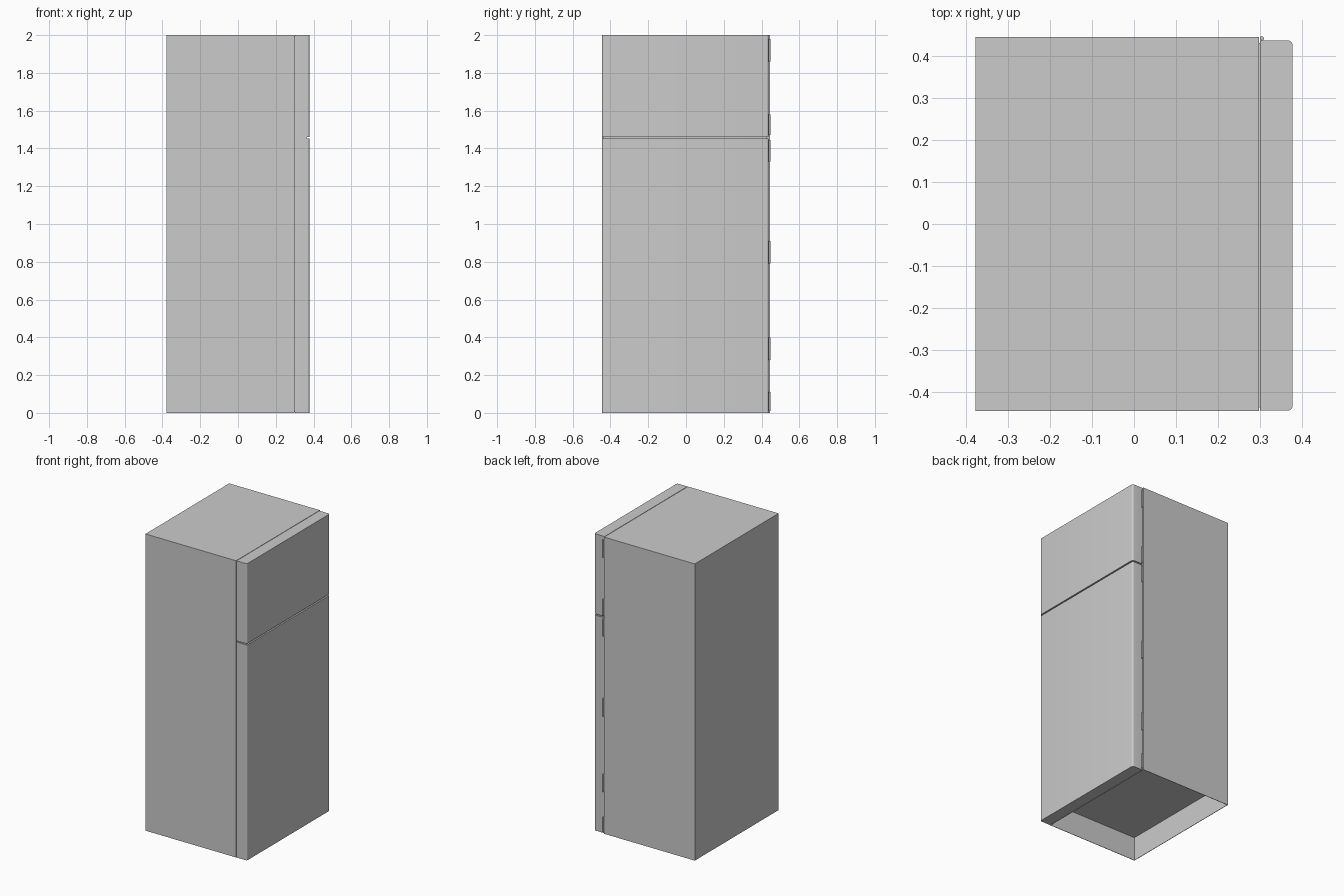
import bpy, bmesh, math

if "Cube" in bpy.data.objects:
    bpy.data.objects.remove(bpy.data.objects["Cube"])


def finish(name, bm, smooth=False):
    bmesh.ops.recalc_face_normals(bm, faces=bm.faces)
    mesh = bpy.data.meshes.new(name)
    bm.to_mesh(mesh)
    bm.free()
    ob = bpy.data.objects.new(name, mesh)
    bpy.context.collection.objects.link(ob)
    if smooth:
        bpy.ops.object.select_all(action='DESELECT')
        ob.select_set(True)
        bpy.context.view_layer.objects.active = ob
        bpy.ops.object.shade_smooth_by_angle(angle=math.radians(40))
    return ob


def prism(name, profile, z0, z1, smooth=False):
    """Extrude an xy outline from z0 to z1."""
    bm = bmesh.new()
    low = [bm.verts.new((x, y, z0)) for x, y in profile]
    high = [bm.verts.new((x, y, z1)) for x, y in profile]
    bm.faces.new(low)
    bm.faces.new(high)
    for i in range(len(low)):
        j = (i + 1) % len(low)
        bm.faces.new((low[i], low[j], high[j], high[i]))
    return finish(name, bm, smooth)


def rect(x0, x1, y0, y1):
    return [(x0, y0), (x1, y0), (x1, y1), (x0, y1)]


X0, X1, Y, FLOOR = -0.378, 0.298, 0.446, 0.16

# Cabinet: one block whose underside is hollowed up to the raised floor
bm = bmesh.new()
outer = rect(X0, X1, -Y, Y)
t = 0.003
inner = rect(X0 + t, X1 - t, -Y + t, Y - t)
rings = [[bm.verts.new((x, y, z)) for x, y in pts]
         for pts, z in ((outer, 2), (outer, 0), (inner, 0), (inner, FLOOR))]
for a, b in zip(rings, rings[1:]):
    for i in range(4):
        j = (i + 1) % 4
        bm.faces.new((a[i], a[j], b[j], b[i]))
bm.faces.new(rings[0])
bm.faces.new(rings[-1])
finish("cabinet", bm)

# Door outline with rounded front corners
DX0, DX1, DY0, DY1, R = 0.301, 0.378, -0.445, 0.438, 0.011
door = [(DX0, DY1), (DX0, DY0)]
for cy, start in ((DY0 + R, -90), (DY1 - R, 0)):
    for k in range(7):
        a = math.radians(start + 15 * k)
        door.append((DX1 - R + R * math.cos(a), cy + R * math.sin(a)))
prism("fridge_door", door, 0.0, 1.452, True)
prism("freezer_door", door, 1.461, 2.0, True)

# Seals behind and between the doors
prism("door_gasket", rect(X1 - 0.001, DX0 + 0.001, -0.438, 0.432), 0.004, 1.996)
prism("door_divider", rect(DX0, 0.366, -0.438, 0.43), 1.448, 1.465)

# Hinge knuckles along the rear seam of the doors
for i, (z0, z1) in enumerate([(1.86, 1.98), (1.47, 1.58), (1.33, 1.445),
                              (0.79, 0.91), (0.28, 0.40), (0.01, 0.11)]):
    circle = [(0.305 + 0.005 * math.cos(k * math.pi / 6),
               0.443 + 0.005 * math.sin(k * math.pi / 6)) for k in range(12)]
    prism(f"hinge_knuckle_{i + 1}", circle, z0, z1, True)
